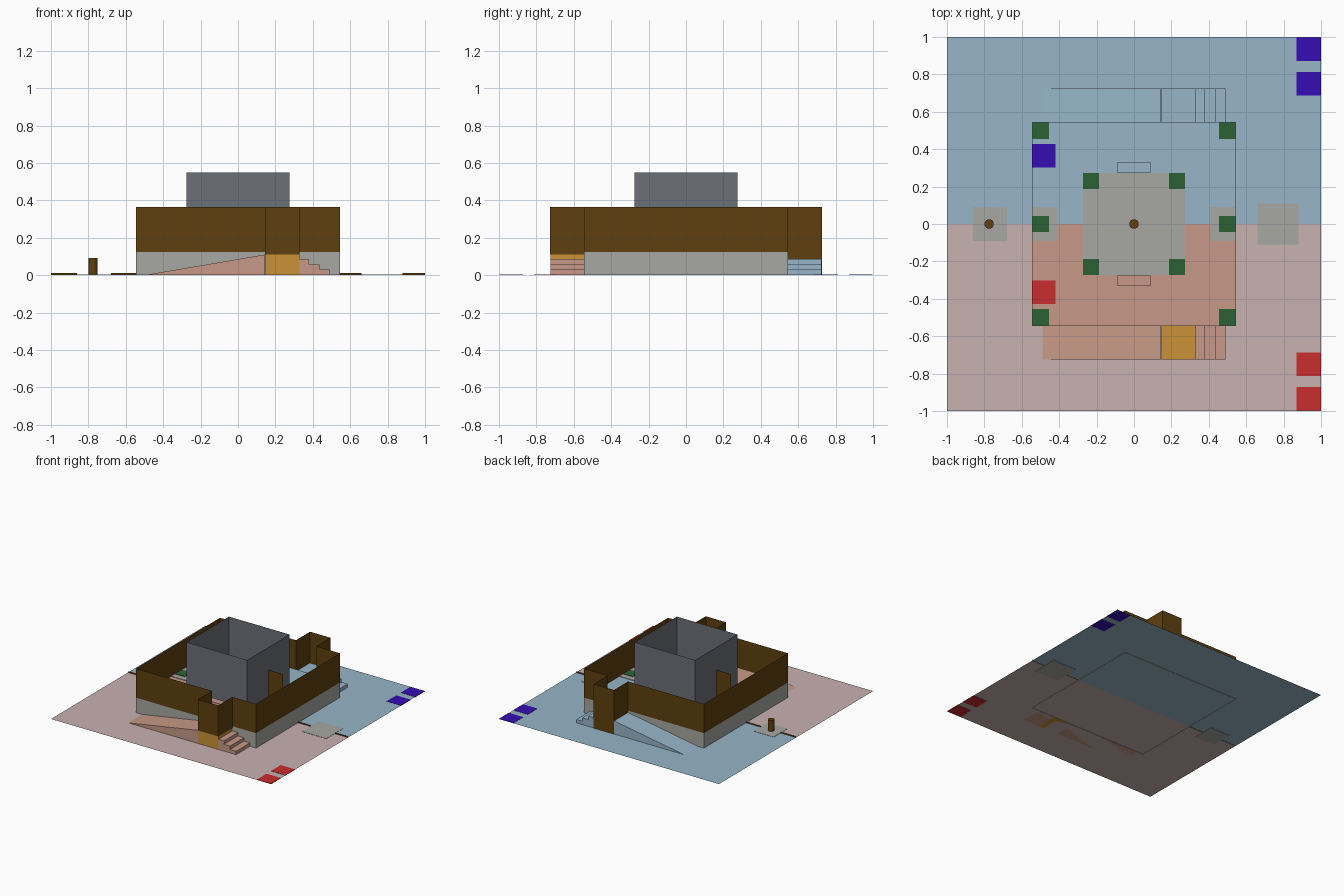
import bpy
import bmesh

default = bpy.data.objects.get("Cube")
if default:
    bpy.data.objects.remove(default, do_unlink=True)


def material(name, r, g, b):
    """Flat material from display RGB, stored as linear values."""
    lin = [(c / 255 / 12.92) if c < 11 else ((c / 255 + 0.055) / 1.055) ** 2.4 for c in (r, g, b)]
    m = bpy.data.materials.new(name)
    m.use_nodes = True
    m.diffuse_color = (*lin, 1)
    m.node_tree.nodes["Principled BSDF"].inputs["Base Color"].default_value = (*lin, 1)
    return m


PINK = material("pale pink", 200, 178, 177)
SALMON = material("salmon", 199, 154, 136)
BLUE = material("soft blue", 151, 181, 200)
BROWN = material("dark brown", 94, 64, 14)
SLATE = material("slate grey", 108, 112, 121)
STONE = material("light grey", 167, 168, 163)
GREEN = material("dark green", 44, 97, 53)
ORANGE = material("ochre", 202, 146, 54)
RED = material("red", 200, 45, 46)
VIOLET = material("violet", 54, 13, 180)


def finish(name, bm, mat, solid=True):
    if solid:
        bmesh.ops.recalc_face_normals(bm, faces=bm.faces)
    mesh = bpy.data.meshes.new(name)
    bm.to_mesh(mesh)
    bm.free()
    mesh.materials.append(mat)
    obj = bpy.data.objects.new(name, mesh)
    bpy.context.collection.objects.link(obj)
    return obj


def wall(name, path, z0, z1, mat, closed=False):
    """Thin upright sheet along a plan path."""
    bm = bmesh.new()
    low = [bm.verts.new((x, y, z0)) for x, y in path]
    high = [bm.verts.new((x, y, z1)) for x, y in path]
    n = len(path)
    for i in range(n if closed else n - 1):
        j = (i + 1) % n
        bm.faces.new((low[i], low[j], high[j], high[i]))
    return finish(name, bm, mat, False)


def sheet(name, x0, x1, y0, y1, z, mat):
    """Single flat horizontal face."""
    bm = bmesh.new()
    bm.faces.new([bm.verts.new((x, y, z)) for x, y in ((x0, y0), (x1, y0), (x1, y1), (x0, y1))])
    return finish(name, bm, mat, False)


def prism(name, profile, y0, y1, mat):
    """Solid with an x-z profile, extruded along y."""
    bm = bmesh.new()
    a = [bm.verts.new((x, y0, z)) for x, z in profile]
    b = [bm.verts.new((x, y1, z)) for x, z in profile]
    bm.faces.new(a)
    bm.faces.new(b)
    for i in range(len(a)):
        j = (i + 1) % len(a)
        bm.faces.new((a[i], a[j], b[j], b[i]))
    return finish(name, bm, mat)


def box(name, x0, x1, y0, y1, z0, z1, mat):
    return prism(name, [(x0, z0), (x1, z0), (x1, z1), (x0, z1)], y0, y1, mat)


def plate(name, cx, cy, sx, sy, z, mat):
    return box(name, cx - sx / 2, cx + sx / 2, cy - sy / 2, cy + sy / 2, z, z + 0.004, mat)


def square(r):
    return [(-r, -r), (r, -r), (r, r), (-r, r)]


def post(name, x, z, mat):
    bpy.ops.mesh.primitive_cylinder_add(vertices=20, radius=0.025, depth=0.09, location=(x, 0, z + 0.045))
    obj = bpy.context.object
    obj.name = name
    obj.data.materials.append(mat)
    bpy.ops.object.shade_smooth_by_angle()


FORT, OUT, KEEP = 0.545, 0.728, 0.275   # half sizes of fort, landings and keep
FLOOR, TOP, DECK = 0.125, 0.365, 0.11   # heights
L0, L1 = 0.145, 0.33                    # landing extent

# Platform sides
wall("platform_sides", square(FORT), 0, FLOOR, STONE, closed=True)

# Front and back halves
for side, s, ground, floor, pad in (("front", -1, PINK, SALMON, RED), ("back", 1, BLUE, BLUE, VIOLET)):
    def span(a, b):
        return sorted((s * a, s * b))

    sheet(side + "_ground", -1, 1, *span(0, 1), 0.002, ground)
    sheet(side + "_floor", -FORT, FORT, *span(0, FORT), FLOOR, floor)

    # Ramp and stairs up to the landing
    prism(side + "_ramp", [(-0.49, 0.002), (L0, 0.002), (L0, DECK)], *span(FORT, 0.725), floor)
    stairs = [(L1, 0.002), (0.49, 0.002), (0.49, 0.03), (0.435, 0.03), (0.435, 0.058),
              (0.38, 0.058), (0.38, 0.086), (L1, 0.086)]
    prism(side + "_stairs", stairs, *span(FORT, 0.725), floor)

    # Landing and the screen around it
    box(side + "_landing", L0 + 0.001, L1 - 0.001, *span(FORT, 0.725), 0.002, DECK,
        ORANGE if s < 0 else BLUE)
    wall(side + "_landing_screen", [(L0, s * FORT), (L0, s * OUT), (L1, s * OUT), (L1, s * FORT)],
         DECK if s < 0 else 0.002, TOP, BROWN)

    # Rampart with an opening at the landing
    wall(side + "_rampart", [(L0, s * FORT), (-FORT, s * FORT), (-FORT, 0)], FLOOR, TOP, BROWN)
    wall(side + "_rampart_end", [(L1, s * FORT), (FORT, s * FORT), (FORT, 0)], FLOOR, TOP, BROWN)

    # Step at the keep
    box(side + "_keep_step", -0.09, 0.09, *span(KEEP, 0.33), FLOOR, FLOOR + 0.03, floor)

    # Coloured pads
    for i, y in enumerate((0.75, 0.935)):
        plate(f"{side}_ground_pad_{i}", 0.935, s * y, 0.13, 0.125, 0, pad)
    plate(side + "_floor_pad", -0.482, s * 0.365, 0.126, 0.126, FLOOR, pad)

# Keep
wall("keep_walls", square(KEEP), FLOOR, 0.55, SLATE, closed=True)
plate("keep_floor", 0, 0, 2 * KEEP - 0.002, 2 * KEEP - 0.002, FLOOR, STONE)
post("keep_post", 0, FLOOR, BROWN)
post("ground_post", -0.775, 0.002, BROWN)

# Stone gateway pads on the midline
plate("right_ground_gate", -0.77, 0, 0.18, 0.18, 0, STONE)
plate("left_ground_gate", 0.77, 0, 0.22, 0.22, 0, STONE)

# Midline dividers
for i, (a, b) in enumerate(((-1, -0.86), (-0.68, -FORT), (FORT, 0.66), (0.88, 1))):
    wall(f"ground_divider_{i}", [(a, 0), (b, 0)], 0, 0.012, BROWN)

for name, s in (("right", -1), ("left", 1)):
    wall(name + "_inner_divider", [(s * KEEP, 0), (s * 0.41, 0)], FLOOR, TOP, BROWN)
    plate(name + "_inner_gate", s * 0.476, 0, 0.134, 0.18, FLOOR, STONE)
    # Green markers
    for k in (-1, 0, 1):
        plate(f"{name}_marker_{k + 1}", s * 0.498, k * 0.498, 0.088, 0.088, FLOOR + 0.003, GREEN)
    for k in (-1, 1):
        plate(f"{name}_keep_marker_{k + 1}", s * 0.23, k * 0.23, 0.088, 0.088, FLOOR + 0.003, GREEN)
